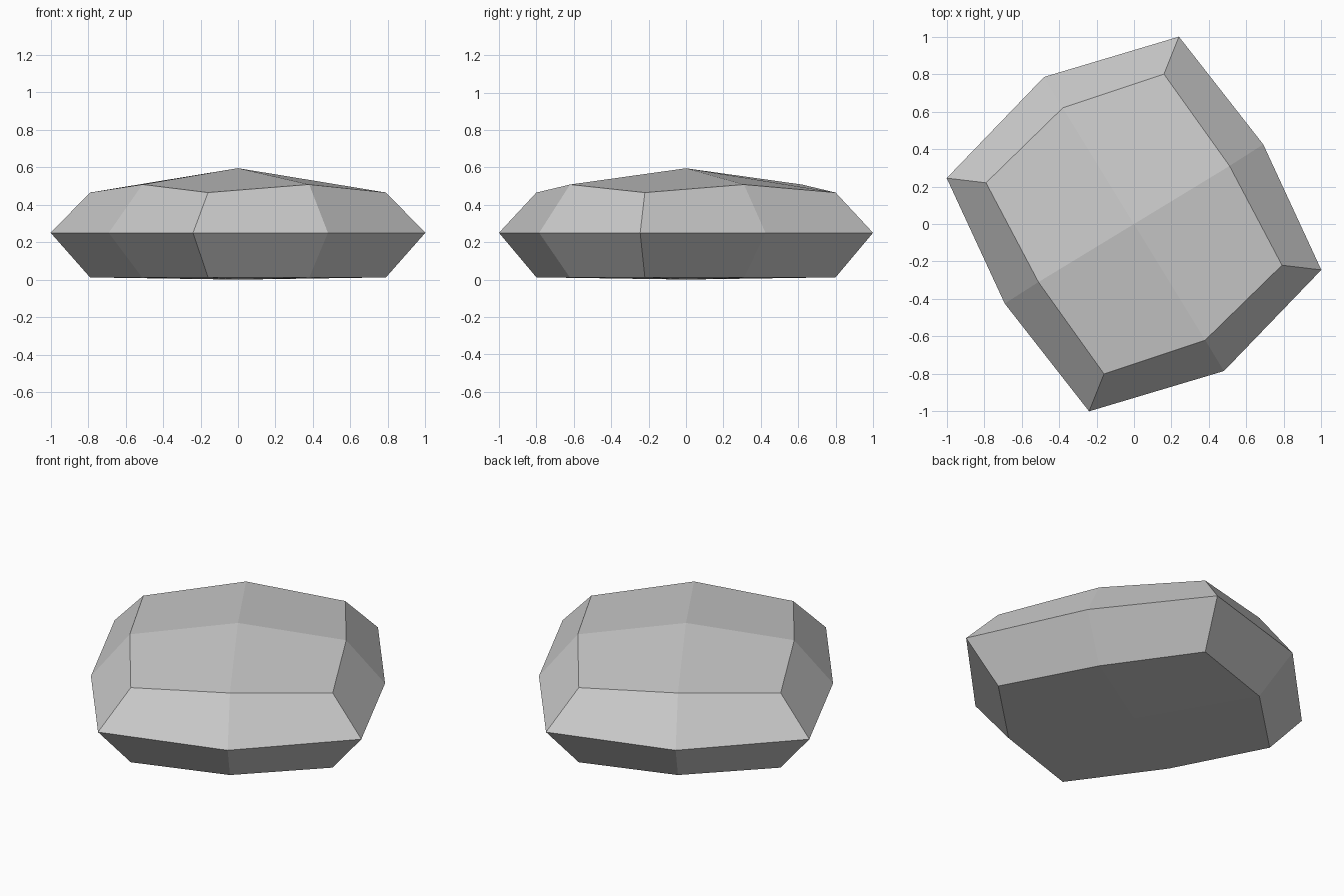
import bpy
import bmesh

cube = bpy.data.objects.get("Cube")
if cube:
    bpy.data.objects.remove(cube, do_unlink=True)

# Grey stone material
stone_grey = bpy.data.materials.new("stone_grey")
stone_grey.use_nodes = True
colour = (0.6, 0.6, 0.6, 1)
stone_grey.diffuse_color = colour
stone_grey.node_tree.nodes["Principled BSDF"].inputs["Base Color"].default_value = colour

# Half outlines, corner and mid points in turn; the other half is turned 180 degrees
GIRDLE = [(0.24, 1.0), (0.69, 0.425), (1.0, -0.245), (0.48, -0.785)]
INNER = [(0.16, 0.80), (0.51, 0.31), (0.79, -0.22), (0.38, -0.62)]

bm = bmesh.new()


def ring(half, corner_z, mid_z):
    points = half + [(-x, -y) for x, y in half]
    return [bm.verts.new((x, y, mid_z if i % 2 else corner_z))
            for i, (x, y) in enumerate(points)]


def band(low, high):
    for i in range(len(low)):
        j = (i + 1) % len(low)
        bm.faces.new((low[i], low[j], high[j], high[i]))


def cap(loop, z):
    # Four quads, each from the centre around one corner
    centre = bm.verts.new((0, 0, z))
    for i in range(0, len(loop), 2):
        bm.faces.new((centre, loop[i - 1], loop[i], loop[i + 1]))


# Bottom, girdle and top rings, joined by bands and closed by shallow caps
bottom = ring(INNER, 0.012, 0.01)
girdle = ring(GIRDLE, 0.25, 0.25)
top = ring(INNER, 0.465, 0.508)
band(bottom, girdle)
band(girdle, top)
cap(bottom, 0)
cap(top, 0.595)
bmesh.ops.recalc_face_normals(bm, faces=bm.faces)

mesh = bpy.data.meshes.new("stone")
bm.to_mesh(mesh)
bm.free()
mesh.materials.append(stone_grey)
stone = bpy.data.objects.new("stone", mesh)
bpy.context.collection.objects.link(stone)
